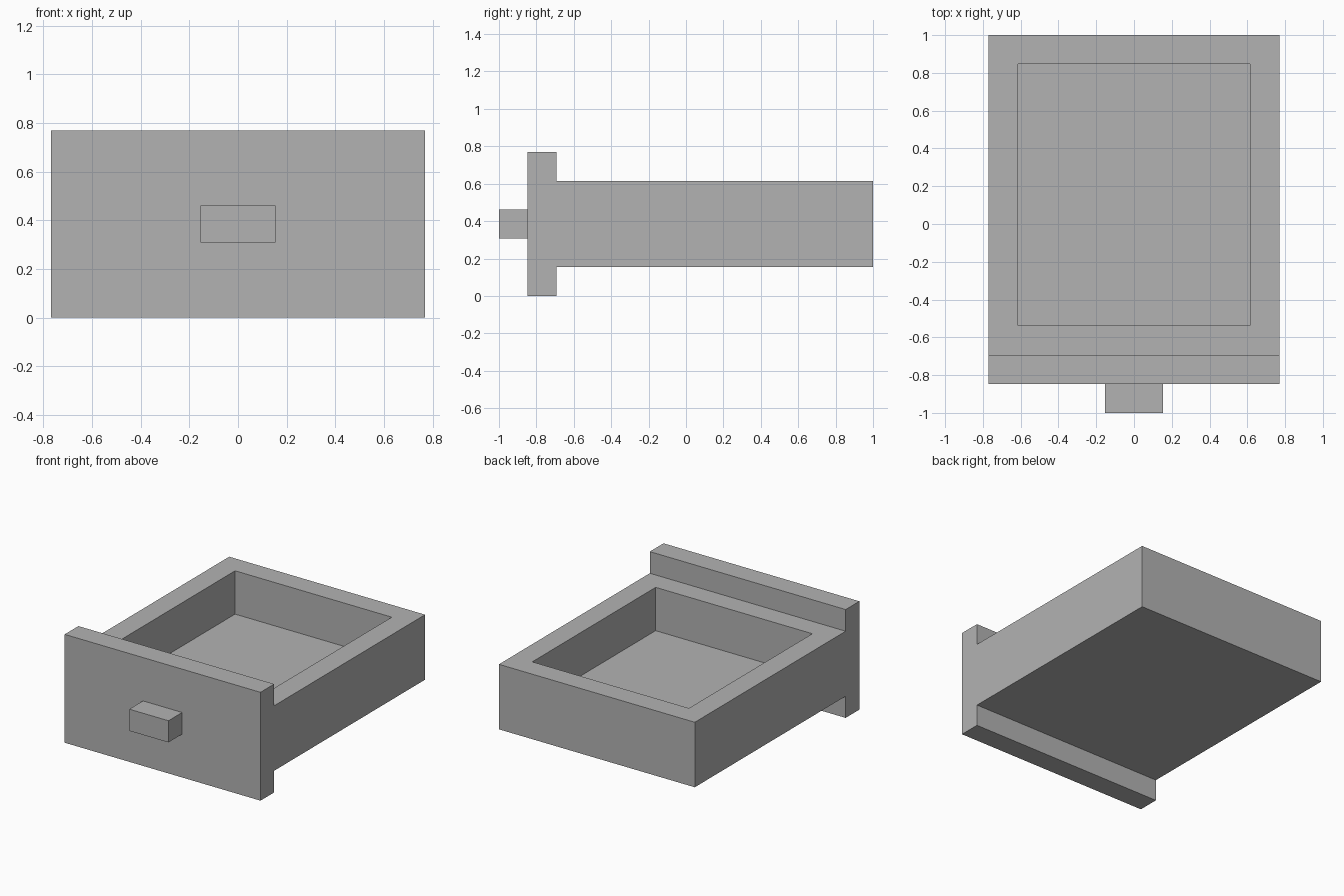
import bpy
import bmesh

cube = bpy.data.objects.get("Cube")
if cube:
    bpy.data.objects.remove(cube, do_unlink=True)

U = 2 / 13  # wall thickness, the module every part is sized by

# Plain grey for the whole drawer
grey = bpy.data.materials.new("plain_grey")
grey.use_nodes = True
colour = (0.45, 0.45, 0.45, 1)
grey.diffuse_color = colour
grey.node_tree.nodes["Principled BSDF"].inputs["Base Color"].default_value = colour


def box(name, low, high, hollow_depth=0):
    """Box between two corners in modules, optionally hollowed from the top."""
    bm = bmesh.new()
    bmesh.ops.create_cube(bm, size=1)
    for v in bm.verts:
        v.co = [U * (high[i] if v.co[i] > 0 else low[i]) for i in range(3)]
    bm.normal_update()
    if hollow_depth:
        top = max(bm.faces, key=lambda f: f.normal.z)
        # Rim one module wide, then walls down to the drawer floor
        bmesh.ops.inset_region(bm, faces=[top], thickness=U, use_even_offset=True)
        floor = bmesh.ops.extrude_discrete_faces(bm, faces=[top])["faces"][0]
        for v in floor.verts:
            v.co.z -= hollow_depth * U
    bmesh.ops.recalc_face_normals(bm, faces=bm.faces)
    mesh = bpy.data.meshes.new(name)
    bm.to_mesh(mesh)
    bm.free()
    mesh.materials.append(grey)
    obj = bpy.data.objects.new(name, mesh)
    bpy.context.collection.objects.link(obj)
    return obj


# Open tray, front panel and pull handle
box("drawer_tray", (-5, -4.5, 1), (5, 6.5, 4), hollow_depth=2)
box("front_panel", (-5, -5.5, 0), (5, -4.5, 5))
box("handle", (-1, -6.5, 2), (1, -5.5, 3))
